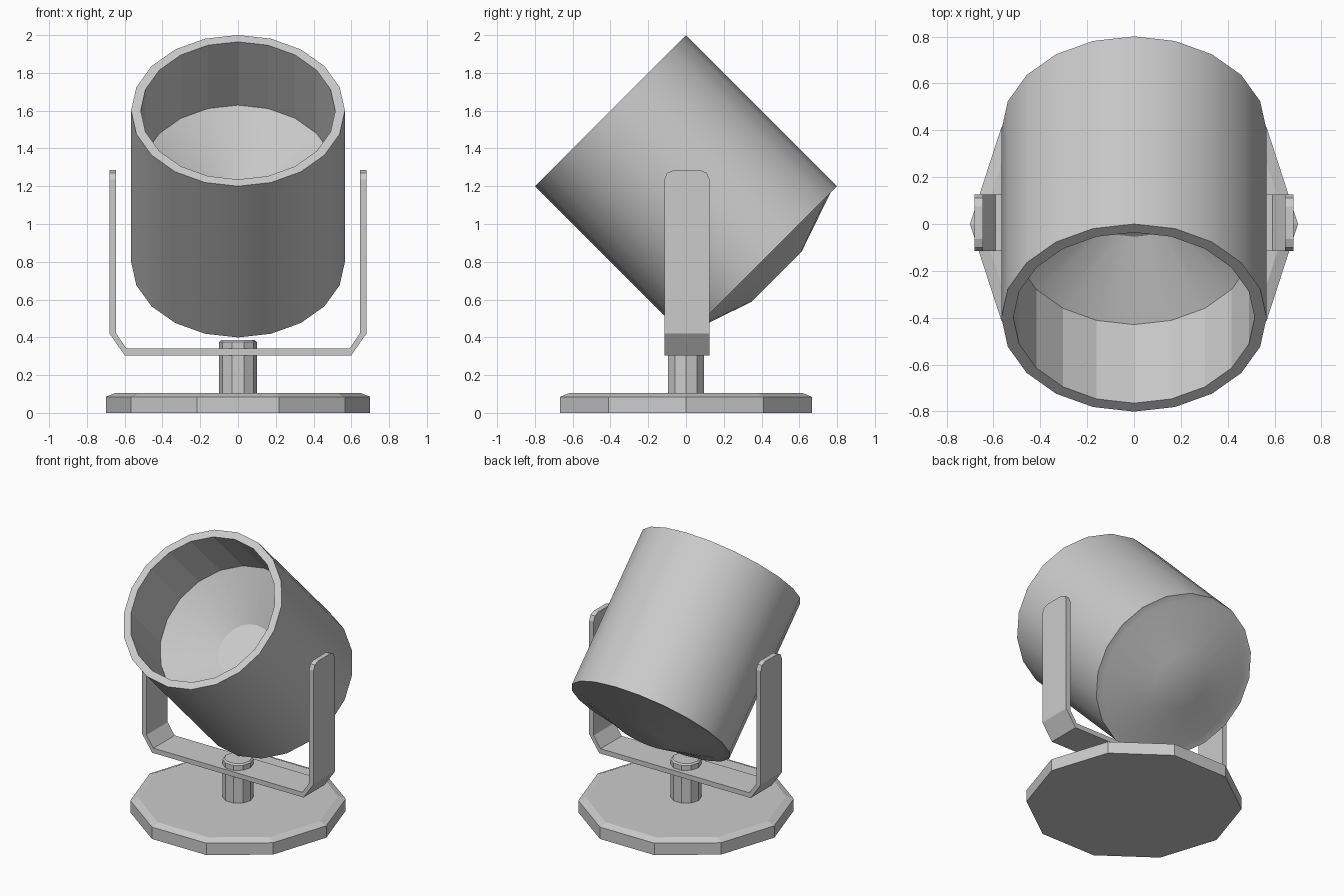
import bpy, bmesh, math

if "Cube" in bpy.data.objects:
    bpy.data.objects.remove(bpy.data.objects["Cube"])

def finish(name, bm):
    bmesh.ops.recalc_face_normals(bm, faces=bm.faces)
    me = bpy.data.meshes.new(name)
    bm.to_mesh(me)
    bm.free()
    ob = bpy.data.objects.new(name, me)
    bpy.context.collection.objects.link(ob)
    return ob

def lathe(name, profile, sides, closed=False):
    """Revolve (radius, z) points round z; radius 0 makes a pole."""
    bm = bmesh.new()
    rings = []
    for r, z in profile:
        if r == 0:
            rings.append([bm.verts.new((0, 0, z))] * sides)
        else:
            rings.append([bm.verts.new((r * math.cos(i * math.tau / sides),
                                        r * math.sin(i * math.tau / sides), z))
                          for i in range(sides)])
    for a, b in zip(rings, rings[1:]):
        for i in range(sides):
            j = (i + 1) % sides
            bm.faces.new(list(dict.fromkeys((a[i], a[j], b[j], b[i]))))
    return finish(name, bm)

# Base plate and swivel post, both ten-sided
lathe("base_plate", [(0, 0), (0.70, 0), (0.70, 0.085), (0.65, 0.105), (0, 0.105)], 10)
lathe("swivel_post", [(0, 0.09), (0.1, 0.09), (0.1, 0.375), (0.09, 0.385), (0, 0.385)], 10)

# U-shaped bracket: half outline mirrored, extruded across y, top corners rounded
outer = [(0.60, 0.305), (0.68, 0.42), (0.68, 1.285)]
inner = [(0.645, 1.285), (0.645, 0.42), (0.59, 0.34)]
half = outer + inner
outline = half + [(-x, z) for x, z in reversed(half)]
bm = bmesh.new()
face = bm.faces.new([bm.verts.new((x, -0.115, z)) for x, z in outline])
ext = bmesh.ops.extrude_face_region(bm, geom=[face])["geom"]
bmesh.ops.translate(bm, vec=(0, 0.24, 0),
                    verts=[g for g in ext if isinstance(g, bmesh.types.BMVert)])
top = [e for e in bm.edges
       if all(v.co.z > 1.28 for v in e.verts)
       and abs(e.verts[0].co.y - e.verts[1].co.y) < 1e-4]
bmesh.ops.bevel(bm, geom=top, offset=0.05, segments=2, profile=0.5, affect='EDGES')
finish("bracket", bm)

# Lamp can: one revolved shell with domed back and inner reflector dish
R, H, W = 0.566, 0.566, 0.515
can = lathe("lamp_can", [(0, -0.677), (0.19, -0.677), (W, -H), (R, -H), (R, H),
                         (W, H), (W, 0.092), (0.19, -0.113), (0, -0.113)], 20)
can.location = (0, 0, 1.2)
can.rotation_euler = (math.radians(45), 0, 0)
bpy.context.view_layer.objects.active = can
can.select_set(True)
bpy.ops.object.shade_smooth_by_angle(angle=math.radians(30))
# Inner wall stays faceted
for p in can.data.polygons:
    c = p.center
    if abs(p.normal.z) < 0.01 and math.hypot(c.x, c.y) < 0.53:
        p.use_smooth = False
